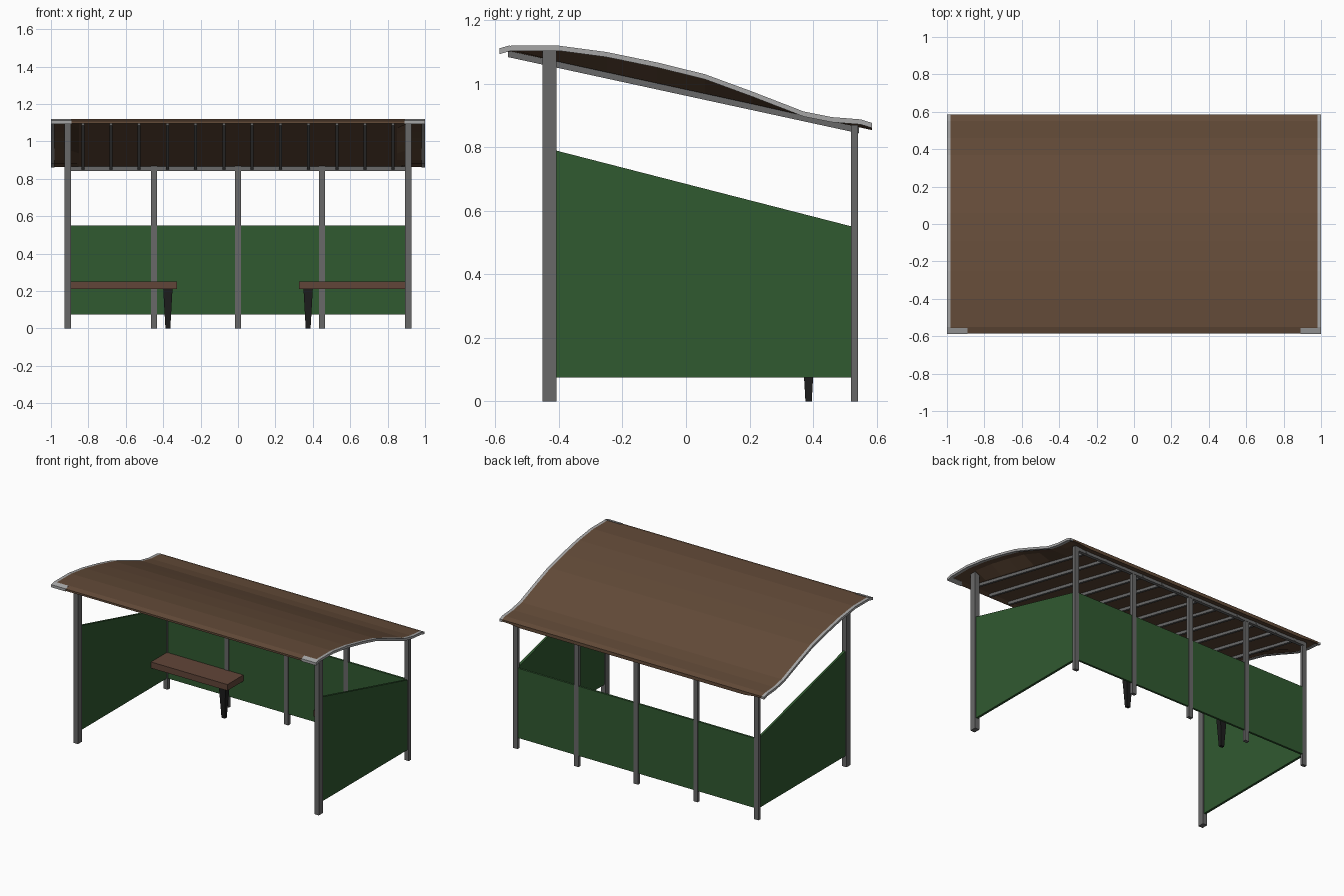
import bpy, bmesh

if "Cube" in bpy.data.objects:
    bpy.data.objects.remove(bpy.data.objects["Cube"])

def material(name, rgb):
    m = bpy.data.materials.new(name)
    m.diffuse_color = (*rgb, 1)
    m.use_nodes = True
    m.node_tree.nodes["Principled BSDF"].inputs["Base Color"].default_value = m.diffuse_color
    return m

STEEL = material("steel", (0.14, 0.14, 0.14))
TRIM = material("pale_trim", (0.38, 0.38, 0.38))
ROOF = material("roof_brown", (0.125, 0.07, 0.04))
WOOD = material("bench_brown", (0.12, 0.06, 0.04))
GREEN = material("panel_green", (0.03, 0.10, 0.03))
BLACK = material("leg_black", (0.012, 0.012, 0.012))

def loft(name, rings, mat):
    """Join matching closed rings of points and cap both ends."""
    bm = bmesh.new()
    vs = [[bm.verts.new(p) for p in r] for r in rings]
    n = len(rings[0])
    for a, b in zip(vs, vs[1:]):
        for i in range(n):
            j = (i + 1) % n
            bm.faces.new((a[i], a[j], b[j], b[i]))
    bm.faces.new(vs[0])
    bm.faces.new(vs[-1])
    bmesh.ops.recalc_face_normals(bm, faces=bm.faces)
    me = bpy.data.meshes.new(name)
    bm.to_mesh(me)
    bm.free()
    me.materials.append(mat)
    ob = bpy.data.objects.new(name, me)
    bpy.context.collection.objects.link(ob)
    return ob

def box(name, x0, x1, y0, y1, z0, z1, mat):
    return loft(name, [[(x0, y0, z), (x1, y0, z), (x1, y1, z), (x0, y1, z)]
                       for z in (z0, z1)], mat)

def prism(name, yz, x0, x1, mat):
    return loft(name, [[(x, y, z) for y, z in yz] for x in (x0, x1)], mat)

# Roof: curved top, thin at the gable overhangs, filled to a flat ceiling inside
CURVE = [(-0.585, 1.11), (-0.55, 1.12), (-0.40, 1.12), (-0.25, 1.10), (-0.09, 1.067),
         (0.06, 1.03), (0.21, 0.975), (0.37, 0.913), (0.46, 0.895), (0.55, 0.888),
         (0.585, 0.877)]

def chord(y):
    return 1.104 - (y + 0.56) * 0.218

def roof_ring(x, filled, drop=0.013):
    low = [(x, y, min(z - drop, chord(y)) if filled else z - drop)
           for y, z in reversed(CURVE)]
    return [(x, y, z) for y, z in CURVE] + low

loft("roof", [roof_ring(x, f) for x, f in
              [(-0.98, False), (-0.93, False), (-0.85, True),
               (0.85, True), (0.93, False), (0.98, False)]], ROOF)

# Rafters under the ceiling
for i in range(12):
    x = -0.83 + i * 1.66 / 11
    prism("rafter", [(-0.56, 1.084), (0.545, 0.844), (0.545, chord(0.545) + 0.004),
                     (-0.56, 1.108)], x - 0.008, x + 0.008, STEEL)

# Rear beam carrying the rafters
box("rear_beam", -0.91, 0.91, 0.52, 0.542, 0.843, 0.867, STEEL)

for s, side in ((-1, "left"), (1, "right")):
    # Pale gable trim and front corner cap
    loft(side + "_roof_trim", [roof_ring(s * x, False, 0.016) for x in (0.98, 1.0)], TRIM)
    prism(side + "_corner_cap", [(-0.587, 1.094), (-0.587, 1.112), (-0.555, 1.121),
                                 (-0.555, 1.104)], s * 0.89, s * 1.0, TRIM)

    # Front post and sloping side panel
    box(side + "_front_post", s * 0.893, s * 0.927, -0.452, -0.408, 0, 1.105, STEEL)
    prism(side + "_side_panel", [(-0.41, 0.075), (0.525, 0.075), (0.525, 0.55),
                                 (-0.41, 0.79)], s * 0.902, s * 0.918, GREEN)

    # Bench seat with one tapered leg
    box(side + "_bench_seat", s * 0.905, s * 0.325, 0.35, 0.522, 0.21, 0.252, WOOD)
    loft(side + "_bench_leg",
         [[(s * 0.375 + dx * w, 0.386 + dy * d, z)
           for dx, dy in ((-1, -1), (1, -1), (1, 1), (-1, 1))]
          for z, w, d in ((0, 0.013, 0.010), (0.215, 0.025, 0.022))], BLACK)

# Rear posts and the low panel between them
for x in (-0.91, -0.45, 0, 0.45, 0.91):
    box("rear_post", x - 0.016, x + 0.016, 0.519, 0.541, 0, 0.87, STEEL)
box("rear_panel", -0.9, 0.9, 0.523, 0.537, 0.075, 0.55, GREEN)
